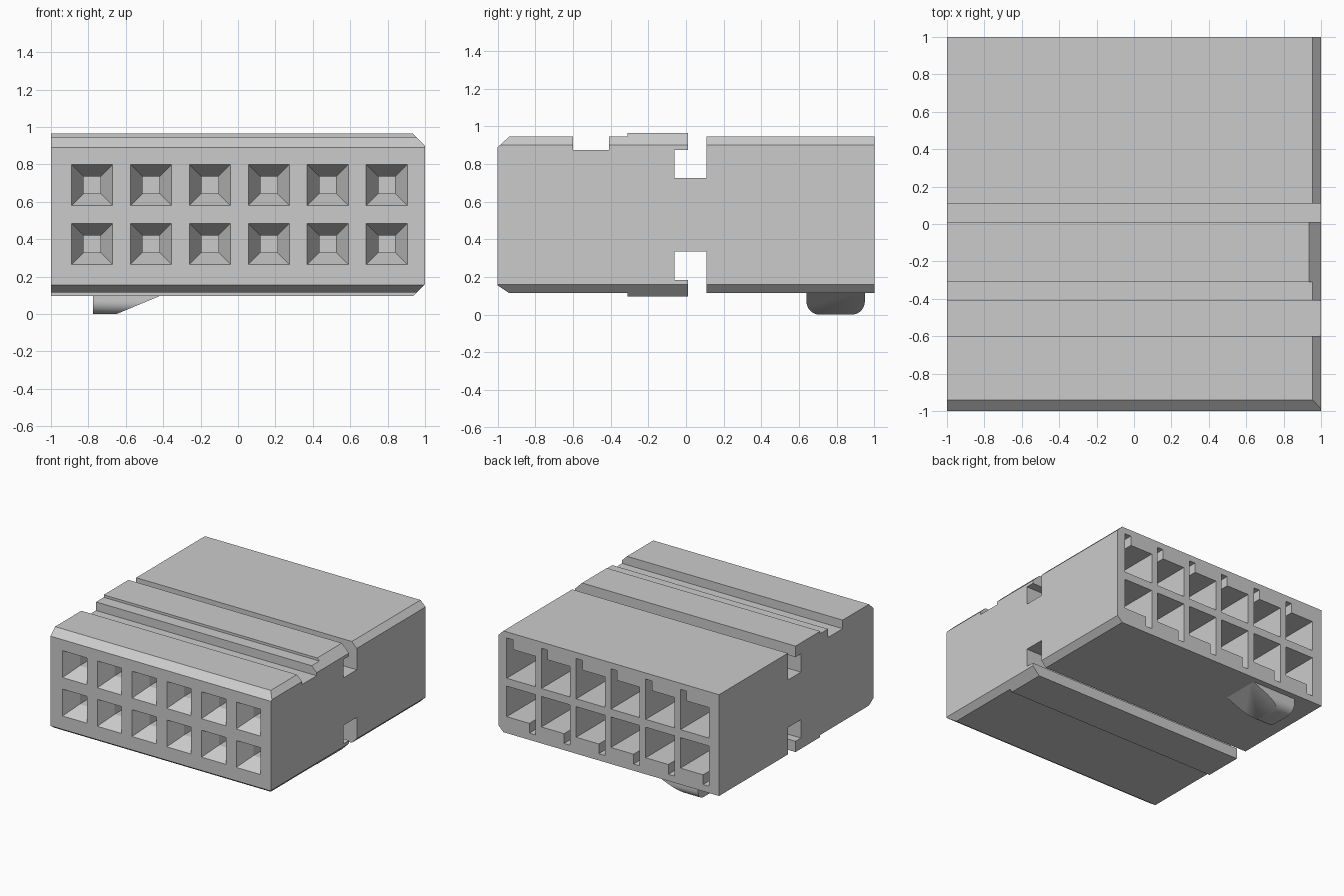
import bpy, bmesh, math
from mathutils import Vector

if "Cube" in bpy.data.objects:
    bpy.data.objects.remove(bpy.data.objects["Cube"])


def add_prism(bm, points, lo, hi, place):
    """Extrude a closed 2D profile between lo and hi; place maps (a, b, depth) to 3D."""
    rings = [[bm.verts.new(place(a, b, d)) for a, b in points] for d in (lo, hi)]
    loft(bm, rings)


def loft(bm, rings):
    """Skin a list of equal-length vertex rings and cap both ends."""
    for r0, r1 in zip(rings, rings[1:]):
        n = len(r0)
        for i in range(n):
            j = (i + 1) % n
            bm.faces.new((r0[i], r0[j], r1[j], r1[i]))
    bm.faces.new(rings[0][::-1])
    bm.faces.new(rings[-1])


def make_object(name, bm):
    bmesh.ops.recalc_face_normals(bm, faces=bm.faces)
    mesh = bpy.data.meshes.new(name)
    bm.to_mesh(mesh)
    bm.free()
    obj = bpy.data.objects.new(name, mesh)
    bpy.context.collection.objects.link(obj)
    return obj


def along_x(a, b, d):
    return Vector((d, a, b))


def along_y(a, b, d):
    return Vector((a, d, b))


# Housing: side profile (y, z) with grooves, raised band and front chamfers
profile = [
    (-1, 0.155), (-1, 0.89), (-0.94, 0.945),
    (-0.60, 0.945), (-0.60, 0.875), (-0.41, 0.875), (-0.41, 0.945),
    (-0.31, 0.945), (-0.31, 0.965), (0.01, 0.965), (0.01, 0.875),
    (-0.06, 0.875), (-0.06, 0.725), (0.11, 0.725), (0.11, 0.945),
    (1, 0.945), (1, 0.115),
    (0.11, 0.115), (0.11, 0.335), (-0.06, 0.335), (-0.06, 0.185),
    (0.01, 0.185), (0.01, 0.097), (-0.31, 0.097), (-0.31, 0.115),
    (-0.94, 0.115),
]
bm = bmesh.new()
add_prism(bm, profile, -1, 1, along_x)
housing = make_object("connector_housing", bm)

# Cutters: bevels on the right edges, front funnels, rear cavities
bm = bmesh.new()
add_prism(bm, [(0.85, 1.05), (1.1, 0.80), (1.1, 1.05)], -1.1, 1.1, along_y)
add_prism(bm, [(0.84, 0.0), (1.1, 0.26), (1.1, 0.0)], -1.1, 1.1, along_y)

corners = [(-1, -1), (1, -1), (1, 1), (-1, 1)]
funnel = [(-1.05, 0.11), (-1.0, 0.11), (-0.87, 0.045), (-0.60, 0.045)]
cavity = [(-0.13, -0.125), (0.13, -0.125), (0.13, 0.205),
          (0.075, 0.205), (0.075, 0.125), (-0.13, 0.125)]
for row_z, turn in ((0.69, 1), (0.375, -1)):
    for i in range(6):
        x = -0.78 + i * 0.315
        loft(bm, [[bm.verts.new((x + sx * r, y, row_z + sz * r)) for sx, sz in corners]
                  for y, r in funnel])
        pts = [(x + turn * a, row_z + turn * b) for a, b in cavity]
        add_prism(bm, pts, 0.2, 1.05, along_y)
cutter = make_object("cutter", bm)
cutter.hide_render = True

cut = housing.modifiers.new("cut", "BOOLEAN")
cut.operation = "DIFFERENCE"
cut.solver = "EXACT"
cut.object = cutter
bpy.context.view_layer.objects.active = housing
housing.select_set(True)
bpy.ops.object.modifier_apply(modifier="cut")
bpy.data.objects.remove(cutter)

# Locking key under the housing: rounded section, sloped on one end
r, y0, y1, top = 0.07, 0.64, 0.95, 0.125
section = [(y0, top)]
for cy, start in ((y0 + r, 180), (y1 - r, 270)):
    for k in range(9):
        t = math.radians(start + k * 90 / 8)
        section.append((cy + r * math.cos(t), r + r * math.sin(t)))
section.append((y1, top))
bm = bmesh.new()
rings = [[bm.verts.new((-0.775, y, z)) for y, z in section],
         [bm.verts.new((-0.65 + 2.4 * z, y, z)) for y, z in section]]
loft(bm, rings)
key = make_object("locking_key", bm)
bpy.ops.object.select_all(action="DESELECT")
key.select_set(True)
bpy.context.view_layer.objects.active = key
bpy.ops.object.shade_smooth_by_angle(angle=math.radians(30))
